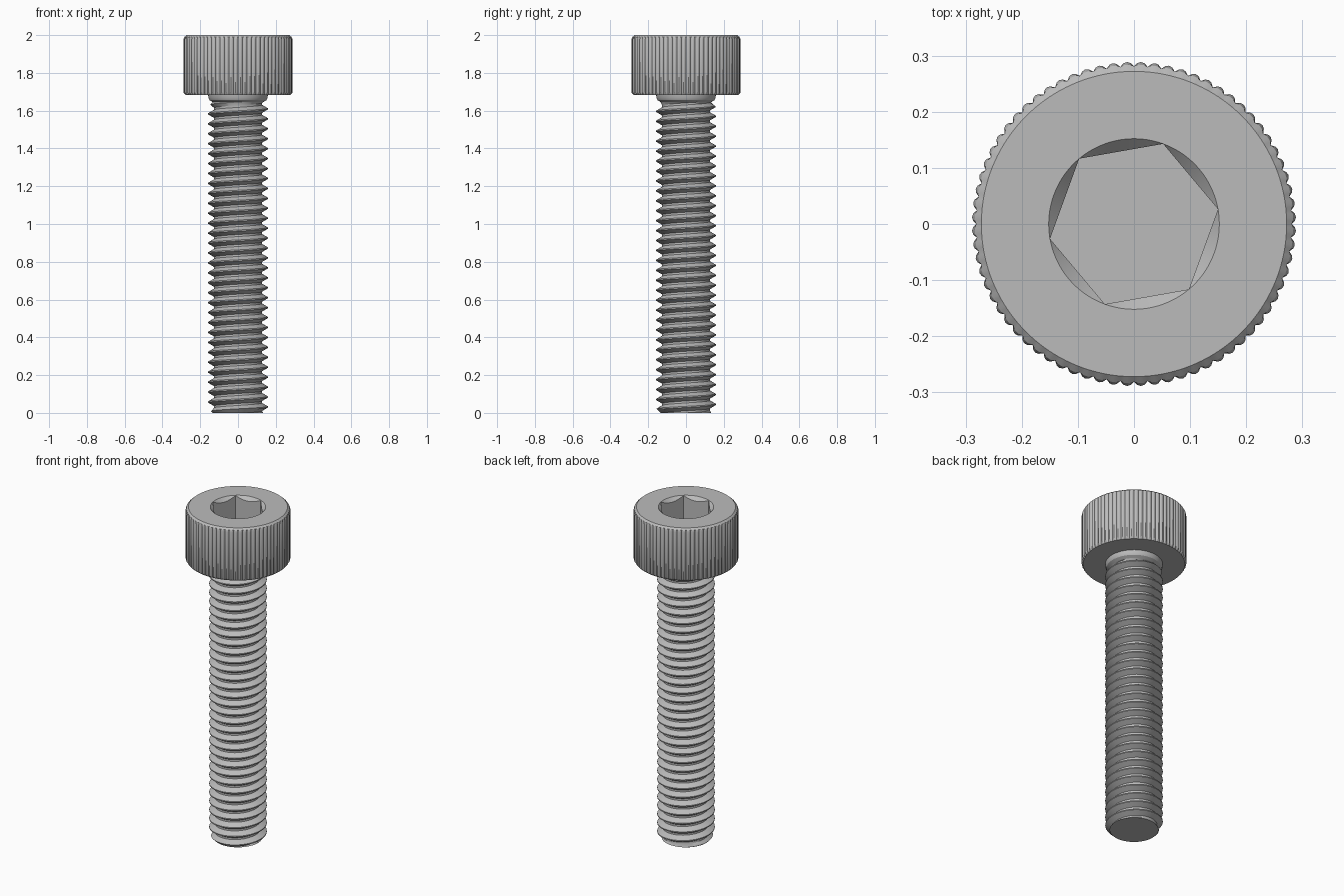
import bpy, bmesh
from math import pi, cos, sin, tau, radians

if "Cube" in bpy.data.objects:
    bpy.data.objects.remove(bpy.data.objects["Cube"])

steel = bpy.data.materials.new("steel grey")
steel.use_nodes = True
steel.diffuse_color = (0.5, 0.5, 0.5, 1)
steel.node_tree.nodes["Principled BSDF"].inputs["Base Color"].default_value = (0.5, 0.5, 0.5, 1)


def polar(r, a, z):
    return (r * cos(a), r * sin(a), z)


def finish(bm, name):
    bmesh.ops.remove_doubles(bm, verts=bm.verts, dist=1e-5)
    bmesh.ops.recalc_face_normals(bm, faces=bm.faces)
    mesh = bpy.data.meshes.new(name)
    bm.to_mesh(mesh)
    bm.free()
    mesh.materials.append(steel)
    obj = bpy.data.objects.new(name, mesh)
    bpy.context.collection.objects.link(obj)
    bpy.ops.object.select_all(action="DESELECT")
    obj.select_set(True)
    bpy.context.view_layer.objects.active = obj
    bpy.ops.object.shade_smooth_by_angle(angle=radians(28))


def loft(bm, rings):
    """Join closed rings of points with quads; returns the vertex rings."""
    rows = [[bm.verts.new(p) for p in ring] for ring in rings]
    n = len(rows[0])
    for low, high in zip(rows, rows[1:]):
        for i in range(n):
            j = (i + 1) % n
            bm.faces.new((low[i], low[j], high[j], high[i]))
    return rows


# Knurled head with a hexagonal socket
TOP, UNDER = 2.0, 1.684
RIDGES, STEPS = 72, 4
COLS = RIDGES * STEPS
RIDGE_SHAPE = (0.281, 0.287, 0.289, 0.287)
SOCKET_R, SOCKET_DEPTH = 0.152, 0.14
angles = [tau * i / COLS for i in range(COLS)]


def knurl_ring(r, z):
    return [polar(min(r, RIDGE_SHAPE[i % STEPS]), a, z) for i, a in enumerate(angles)]


def hex_radius(a):
    return SOCKET_R * cos(pi / 6) / cos((a - radians(10)) % (pi / 3) - pi / 6)


outline = [(0.15, UNDER), (0.279, UNDER), (0.289, UNDER + 0.012),
           (0.289, 1.978), (0.284, 1.99), (0.272, TOP)]
rings = [knurl_ring(r, z) for r, z in outline]
rings.append([polar(SOCKET_R, a, TOP) for a in angles])
rings.append([polar(hex_radius(a), a, TOP - 0.001 - (SOCKET_R - hex_radius(a))) for a in angles])
rings.append([polar(hex_radius(a), a, TOP - SOCKET_DEPTH) for a in angles])
bm = bmesh.new()
rows = loft(bm, rings)
bm.faces.new(rows[-1])
finish(bm, "socket_head")

# Smooth neck under the head
SEG = 64
NECK_END = 1.645
neck = [(0.158, UNDER + 0.005), (0.157, 1.668), (0.151, 1.656), (0.133, NECK_END)]
bm = bmesh.new()
loft(bm, [[polar(r, tau * i / SEG, z) for i in range(SEG)] for r, z in neck])
finish(bm, "neck")

# Helical thread, clipped flat at both ends, with a chamfered tip
PITCH = 0.0526
CREST, ROOT, END_R = 0.158, 0.127, 0.134
TOOTH = [(0.0, ROOT), (0.2, ROOT), (0.54, CREST), (0.66, CREST)]


def thread_point(row, col):
    turn, k = divmod(row, len(TOOTH))
    part, r = TOOTH[k]
    z = PITCH * (turn - 1 + part + col / SEG)
    if z <= 0 or z >= NECK_END:
        return polar(END_R, tau * col / SEG, min(max(z, 0), NECK_END))
    r = min(r, END_R + z, END_R + NECK_END - z)
    return polar(r, tau * col / SEG, z)


bm = bmesh.new()
row_count = len(TOOTH) * (int(NECK_END / PITCH) + 3)
grid = [[bm.verts.new(thread_point(row, col)) for col in range(SEG + 1)]
        for row in range(row_count)]
for low, high in zip(grid, grid[1:]):
    for i in range(SEG):
        bm.faces.new((low[i], low[i + 1], high[i + 1], high[i]))
bmesh.ops.remove_doubles(bm, verts=bm.verts, dist=1e-5)
bmesh.ops.dissolve_degenerate(bm, dist=1e-5, edges=bm.edges)
tip = [bm.verts.new(polar(END_R, tau * i / SEG, 0)) for i in range(SEG)]
bm.faces.new(tip)
finish(bm, "threaded_shank")
